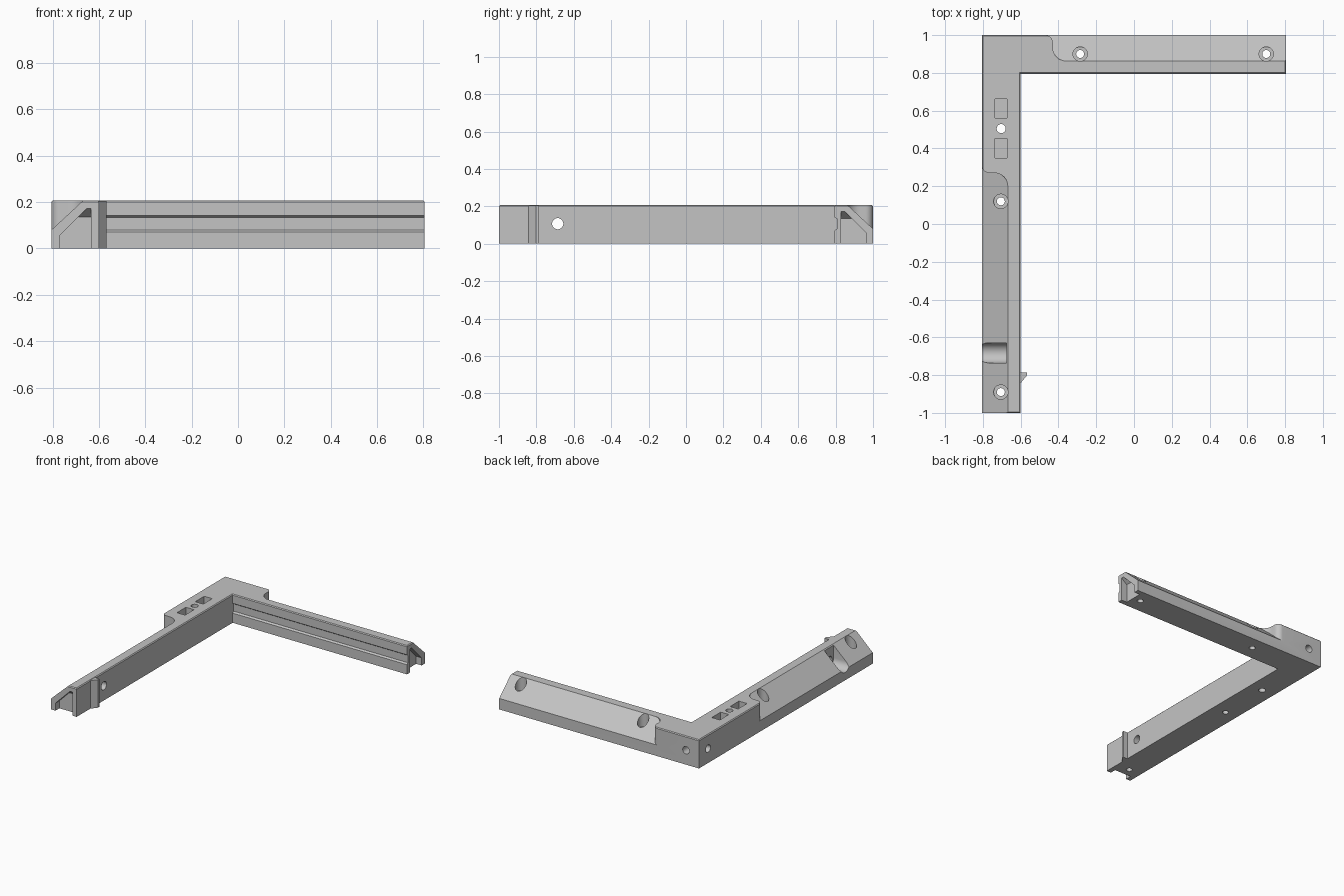
import bpy, bmesh, math
from mathutils import Vector, Matrix

if "Cube" in bpy.data.objects:
    bpy.data.objects.remove(bpy.data.objects["Cube"], do_unlink=True)

X0, Y0, W, H = -0.805, 1.0, 0.205, 0.207   # outer corner, arm width, height
SLOPE_Z, SLOPE_W = 0.08, 0.137             # outer bevel start height and width

grey = bpy.data.materials.new("plain_grey")
grey.use_nodes = True
grey.diffuse_color = (0.55, 0.55, 0.55, 1)
grey.node_tree.nodes["Principled BSDF"].inputs["Base Color"].default_value = (0.55, 0.55, 0.55, 1)


def place(arm, along, across, z):
    """Point on an arm: distance from the outer corner, distance in from the outer wall."""
    if arm == "side":
        return Vector((X0 + across, Y0 - along, z))
    return Vector((X0 + along, Y0 - across, z))


def to_object(bm, name):
    bmesh.ops.recalc_face_normals(bm, faces=bm.faces)
    mesh = bpy.data.meshes.new(name)
    bm.to_mesh(mesh)
    bm.free()
    obj = bpy.data.objects.new(name, mesh)
    bpy.context.collection.objects.link(obj)
    mesh.materials.append(grey)
    return obj


def loft(name, first, last):
    """Solid between two matching loops of points."""
    bm = bmesh.new()
    a = [bm.verts.new(p) for p in first]
    b = [bm.verts.new(p) for p in last]
    bm.faces.new(a)
    bm.faces.new(b)
    for i in range(len(a)):
        j = (i + 1) % len(a)
        bm.faces.new((a[i], a[j], b[j], b[i]))
    return to_object(bm, name)


def cylinder(name, start, end, radius):
    start, end = Vector(start), Vector(end)
    axis = end - start
    bm = bmesh.new()
    spin = axis.to_track_quat('Z', 'Y').to_matrix().to_4x4()
    bmesh.ops.create_cone(bm, cap_ends=True, segments=32, radius1=radius, radius2=radius,
                          depth=axis.length,
                          matrix=Matrix.Translation((start + end) / 2) @ spin)
    return to_object(bm, name)


def box(name, lo, hi):
    bm = bmesh.new()
    bmesh.ops.create_cube(bm, size=1)
    lo, hi = Vector(lo), Vector(hi)
    for v in bm.verts:
        v.co = Vector((lo[i] + (v.co[i] + 0.5) * (hi[i] - lo[i]) for i in range(3)))
    return to_object(bm, name)


def cut(body, cutter):
    cutter.hide_render = True
    mod = body.modifiers.new("cut", 'BOOLEAN')
    mod.operation, mod.solver, mod.object = 'DIFFERENCE', 'EXACT', cutter
    bpy.context.view_layer.objects.active = body
    bpy.ops.object.modifier_apply(modifier=mod.name)
    bpy.data.objects.remove(cutter, do_unlink=True)


# L-shaped body with fine chamfer on the top rim
outline = [(X0, -1), (X0 + W, -1), (X0 + W, Y0 - W), (-X0, Y0 - W), (-X0, Y0), (X0, Y0)]
frame = loft("corner_frame", [(x, y, 0) for x, y in outline], [(x, y, H) for x, y in outline])
bm = bmesh.new()
bm.from_mesh(frame.data)
rim = [e for e in bm.edges if all(v.co.z > H - 0.001 for v in e.verts)]
bmesh.ops.bevel(bm, geom=rim, offset=0.006, segments=1, affect='EDGES')
bm.to_mesh(frame.data)
bm.free()

# Sloped outer shoulders, each starting with an S-curved wall
for arm, start in (("side", 0.73), ("back", 0.375)):
    edge = [(start - 0.04, -0.02)]
    for i in range(9):
        t = math.pi / 2 * i / 8
        edge.append((start - 0.04 + 0.04 * math.sin(t), 0.04 - 0.04 * math.cos(t)))
    for i in range(9):
        t = math.pi / 2 * i / 8
        edge.append((start + 0.07 - 0.07 * math.cos(t), SLOPE_W - 0.07 + 0.07 * math.sin(t)))
    edge += [(2.1, SLOPE_W), (2.1, -0.02)]
    low = [place(arm, a, c, SLOPE_Z + c / SLOPE_W * (H - SLOPE_Z)) for a, c in edge]
    high = [place(arm, a, c, 0.3) for a, c in edge]
    cut(frame, loft("shoulder_cutter", low, high))

# Screw holes with counterbores
for arm, along in (("side", 0.88), ("side", 1.89), ("back", 0.52), ("back", 1.505)):
    cut(frame, cylinder("bore", place(arm, along, 0.1, 0.11), place(arm, along, 0.1, 0.3), 0.038))
    cut(frame, cylinder("hole", place(arm, along, 0.1, -0.1), place(arm, along, 0.1, 0.2), 0.021))

# Pin hole between two rectangular pockets, on the raised part
cut(frame, cylinder("pin", place("side", 0.495, 0.102, -0.1), place("side", 0.495, 0.102, 0.3), 0.024))
for y in (0.35, 0.56):
    cut(frame, box("pocket", (-0.737, y, 0.12), (-0.672, y + 0.103, 0.3)))

# Blind holes in the outer walls by the corner
for arm in ("side", "back"):
    cut(frame, cylinder("blind", place(arm, 0.105, -0.1, 0.105), place(arm, 0.105, 0.1, 0.105), 0.027))

# U-shaped slot and cross hole near the front end
slot = [(-0.735, 0.3), (-0.629, 0.3)]
for i in range(17):
    t = math.pi * i / 16
    slot.append((-0.682 + 0.053 * math.cos(t), 0.11 - 0.053 * math.sin(t)))
cut(frame, loft("slot", [(-0.9, y, z) for y, z in slot], [(-0.675, y, z) for y, z in slot]))
cut(frame, cylinder("cross_hole", (-0.75, -0.686, 0.107), (-0.5, -0.686, 0.107), 0.03))

# Open-bottomed notches in both arm ends, with a sloping ceiling
for arm, length in (("side", 2.0), ("back", 1.61)):
    def section(along, top):
        s = [(0.035, -0.05), (0.035, 0.055), (top - 0.02, top), (0.17, top), (0.17, -0.05)]
        return [place(arm, along, c, z) for c, z in s]
    cut(frame, loft("notch", section(length - 0.045, 0.135), section(length + 0.01, 0.18)))

# Shallow groove along the inner wall of the back arm
wall = Y0 - W
groove = [(wall - 0.01, 0.062), (wall + 0.012, 0.08), (wall + 0.012, 0.133), (wall - 0.01, 0.149)]
cut(frame, loft("groove", [(X0 + W, y, z) for y, z in groove], [(0.9, y, z) for y, z in groove]))

# Small wedge catch on the inner wall of the side arm
catch = [(-0.61, -0.785), (-0.567, -0.785), (-0.567, -0.802), (-0.6, -0.842), (-0.61, -0.842)]
loft("wedge_catch", [(x, y, 0) for x, y in catch], [(x, y, H - 0.003) for x, y in catch])

bpy.ops.object.select_all(action='DESELECT')
frame.select_set(True)
bpy.context.view_layer.objects.active = frame
bpy.ops.object.shade_smooth_by_angle(angle=math.radians(30))
